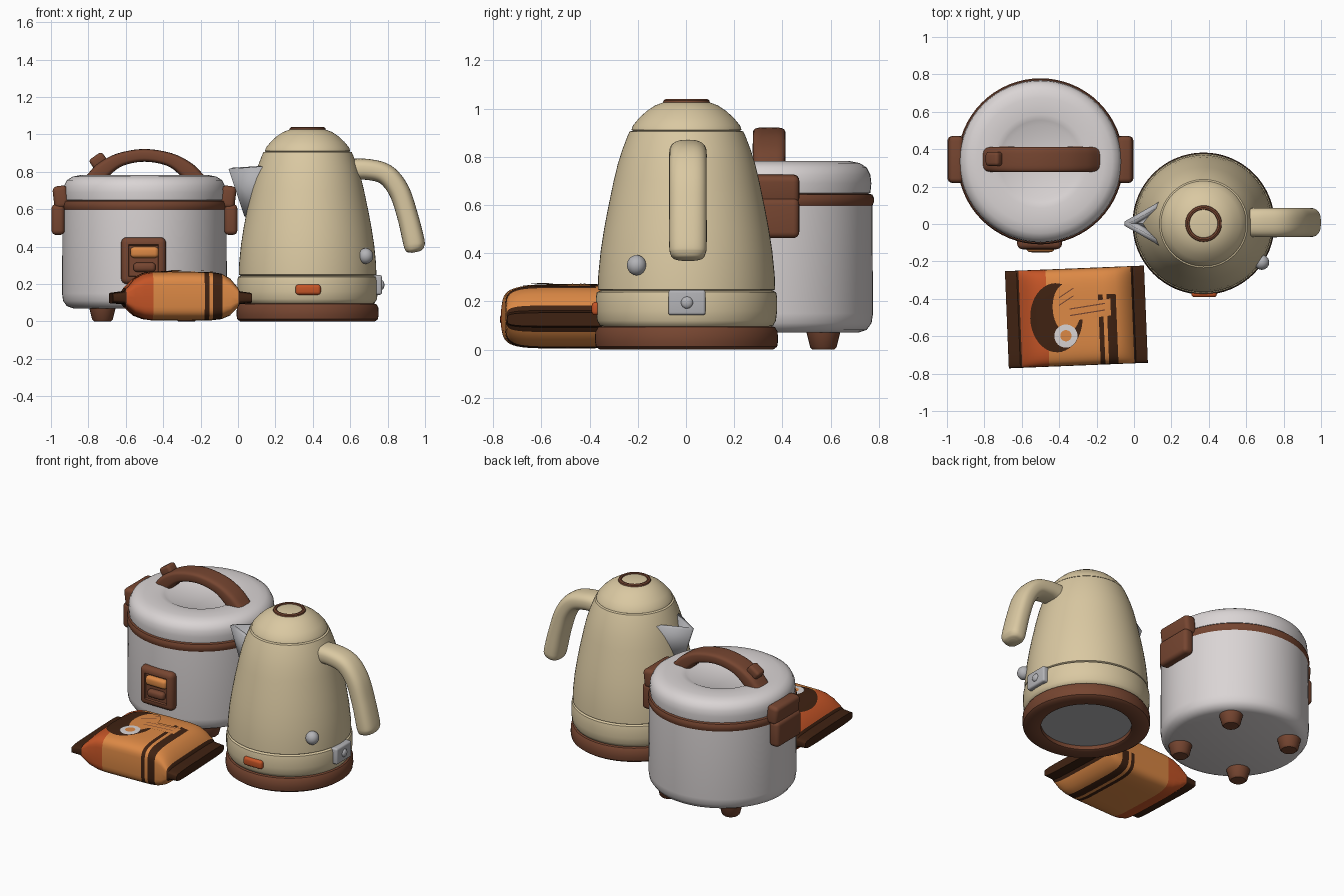
import bpy, bmesh, math
from mathutils import Vector, Matrix

if "Cube" in bpy.data.objects:
    bpy.data.objects.remove(bpy.data.objects["Cube"])


def mat(name, r, g, b):
    m = bpy.data.materials.new(name)
    m.diffuse_color = (r, g, b, 1)
    m.use_nodes = True
    m.node_tree.nodes["Principled BSDF"].inputs["Base Color"].default_value = m.diffuse_color
    return m


WHITE = mat("enamel white", .70, .66, .66)
BEIGE = mat("cream beige", .70, .58, .36)
BROWN = mat("brown", .18, .06, .03)
DARK = mat("dark brown", .05, .016, .006)
ORANGE = mat("orange", .72, .25, .06)
RED = mat("red orange", .56, .09, .02)
GREY = mat("metal grey", .45, .45, .47)


def finish(name, bm, mats, angle=40, recalc=True):
    if recalc:
        bmesh.ops.recalc_face_normals(bm, faces=bm.faces[:])
    me = bpy.data.meshes.new(name)
    bm.to_mesh(me)
    bm.free()
    ob = bpy.data.objects.new(name, me)
    bpy.context.collection.objects.link(ob)
    for m in mats:
        me.materials.append(m)
    bpy.ops.object.select_all(action='DESELECT')
    ob.select_set(True)
    bpy.context.view_layer.objects.active = ob
    bpy.ops.object.shade_smooth_by_angle(angle=math.radians(angle))
    return ob


def bridge(bm, rings):
    for a, b in zip(rings, rings[1:]):
        n = max(len(a), len(b))
        for i in range(n):
            j = (i + 1) % n
            loop = [a[i % len(a)], a[j % len(a)], b[j % len(b)], b[i % len(b)]]
            bm.faces.new(list(dict.fromkeys(loop)))


def lathe(name, cx, cy, profile, m, n=64):
    bm = bmesh.new()
    rings = []
    for r, z in profile:
        k = n if r > 0 else 1
        rings.append([bm.verts.new((cx + r * math.cos(i * math.tau / n), cy + r * math.sin(i * math.tau / n), z))
                      for i in range(k)])
    bridge(bm, rings)
    return finish(name, bm, [m])


def box(name, loc, size, m, bevel=.02, tilt=0, inset=0):
    bm = bmesh.new()
    bmesh.ops.create_cube(bm, size=1)
    bmesh.ops.scale(bm, vec=size, verts=bm.verts[:])
    bmesh.ops.bevel(bm, geom=bm.edges[:], offset=bevel, segments=4, profile=.5, affect='EDGES')
    if inset:
        bm.normal_update()
        f = [f for f in bm.faces if f.normal.y < -.99]
        bmesh.ops.inset_region(bm, faces=f, thickness=.014)
        bmesh.ops.inset_region(bm, faces=f, thickness=.004)
        bmesh.ops.translate(bm, vec=(0, inset, 0), verts=list({v for q in f for v in q.verts}))
    bmesh.ops.transform(bm, matrix=Matrix.Translation(loc) @ Matrix.Rotation(tilt, 4, 'Y'), verts=bm.verts[:])
    return finish(name, bm, [m])


def ball(name, loc, scale, m):
    bm = bmesh.new()
    bmesh.ops.create_uvsphere(bm, u_segments=24, v_segments=16, radius=1)
    bmesh.ops.transform(bm, matrix=Matrix.Translation(loc) @ Matrix.Diagonal((*scale, 1)), verts=bm.verts[:])
    return finish(name, bm, [m])


def spow(v, p):
    return math.copysign(abs(v) ** p, v)


def sweep(name, cy, keys, m, power, n=32, steps=6):
    """Smooth tube in the xz plane; keys are (x, z, half thickness, half width)."""
    P = [Vector(k) for k in keys]
    P = [2 * P[0] - P[1]] + P + [2 * P[-1] - P[-2]]
    pts = []
    for a, b, c, d in zip(P, P[1:], P[2:], P[3:]):
        for s in range(steps):
            t = s / steps
            pts.append(.5 * (2 * b + (c - a) * t + (2 * a - 5 * b + 4 * c - d) * t * t + (3 * b - a - 3 * c + d) * t ** 3))
    pts.append(P[-2])
    bm = bmesh.new()
    rings = []
    for i, p in enumerate(pts):
        d = pts[min(i + 1, len(pts) - 1)] - pts[max(i - 1, 0)]
        d = Vector((d[0], d[1])).normalized()
        ring = []
        for k in range(n):
            t = k * math.tau / n
            o, w = p[2] * spow(math.sin(t), 2 / power), p[3] * spow(math.cos(t), 2 / power)
            ring.append(bm.verts.new((p[0] - d.y * o, cy + w, p[1] + d.x * o)))
        rings.append(ring)
    bridge(bm, rings)
    bm.faces.new(rings[0])
    bm.faces.new(rings[-1])
    return finish(name, bm, [m])


# ---- Rice cooker ----
CX, CY = -.5, .335
lathe("cooker_body", CX, CY, [(0, .07), (.38, .07), (.415, .082), (.435, .11), (.441, .15), (.438, .6), (.42, .61)], WHITE)
lathe("cooker_band", CX, CY, [(.42, .592), (.438, .596), (.444, .61), (.444, .63), (.438, .643), (.42, .647)], BROWN)
lathe("cooker_lid", CX, CY, [(.41, .642), (.43, .65), (.434, .69), (.43, .725), (.415, .755), (.385, .774), (.34, .783),
                             (.25, .782), (.22, .776), (.195, .763), (0, .758)], WHITE)
for sx in (-1, 1):
    for sy in (-1, 1):
        lathe("cooker_foot", CX + .225 * sx, CY + .235 * sy,
              [(0, 0), (.045, 0), (.055, .01), (.07, .07), (0, .075)], BROWN, 24)
    box("side_handle_top", (CX + .447 * sx, CY + .01, .665), (.08, .25, .12), BROWN, .025, .12 * sx)
    box("side_handle_grip", (CX + .462 * sx, CY + .01, .545), (.07, .25, .165), BROWN, .025)
sweep("lid_handle", .345, [(-.77, .75, .05, .065), (-.72, .81, .045, .068), (-.63, .865, .036, .068), (-.5, .888, .034, .068),
                           (-.365, .865, .036, .068), (-.275, .81, .045, .068), (-.22, .75, .05, .065)], BROWN, 4)
box("lid_button", (-.748, .348, .86), (.085, .075, .06), BROWN, .018, -.6)
box("control_panel", (-.505, -.085, .325), (.24, .1, .25), BROWN, .03, inset=.014)
box("cook_button", (-.5, -.125, .37), (.15, .05, .06), ORANGE, .02)
box("cook_switch", (-.5, -.125, .29), (.12, .055, .05), BROWN, .02)

# ---- Kettle ----
KX, KY = .372, .002
lathe("kettle_base", KX, KY, [(.27, .04), (.27, .005), (.28, 0), (.36, 0), (.376, .012), (.38, .035), (.378, .075),
                              (.367, .093), (.34, .1), (0, .1)], BROWN)
lathe("base_underside", KX, KY, [(0, .03), (.275, .03)], GREY)
lathe("kettle_lower_band", KX, KY, [(.34, .09), (.36, .1), (.371, .12), (.376, .16), (.376, .215), (.372, .238), (.355, .245)], BEIGE)
lathe("kettle_body", KX, KY, [(.355, .243), (.368, .25), (.366, .31), (.356, .41), (.342, .5), (.327, .58), (.302, .7),
                              (.285, .77), (.266, .83), (.245, .885), (.236, .905), (.215, .91)], BEIGE)
lathe("kettle_lid", KX, KY, [(.215, .905), (.228, .912), (.222, .93), (.197, .96), (.165, .99), (.13, 1.013),
                             (.09, 1.028), (.05, 1.034), (0, 1.035)], BEIGE)
lathe("lid_ring", KX, KY, [(.074, 1.028), (.077, 1.037), (.086, 1.039), (.095, 1.034), (.098, 1.022)], BROWN)
sweep("kettle_handle", .008, [(.58, .81, .058, .075), (.69, .813, .056, .078), (.79, .785, .056, .078), (.86, .7, .056, .078),
                              (.905, .57, .056, .078), (.937, .44, .058, .078), (.944, .4, .055, .074),
                              (.949, .38, .043, .06), (.951, .371, .02, .03)], BEIGE, 2.6)
box("power_light", (.375, -.374, .17), (.135, .035, .055), RED, .016)
ball("side_knob", (.683, -.205, .35), (.04, .04, .042), GREY)
box("socket_plate", (.745, .004, .195), (.05, .155, .105), GREY, .012)
ball("socket_knob", (.768, .004, .195), (.015, .025, .025), GREY)

# Open V-shaped spout
bm = bmesh.new()
top = [bm.verts.new(p) for p in [(.15, .128, .83), (-.05, .014, .815), (-.05, -.01, .815), (.15, -.124, .83)]]
low = [bm.verts.new(p) for p in [(.13, .075, .56), (.035, .014, .56), (.035, -.01, .56), (.13, -.071, .56)]]
for i in range(3):
    bm.faces.new((top[i], top[i + 1], low[i + 1], low[i]))
bm.normal_update()
if bm.faces[:][1].normal.x > 0:
    bmesh.ops.reverse_faces(bm, faces=bm.faces[:])
spout = finish("kettle_spout", bm, [GREY], recalc=False)
mod = spout.modifiers.new("wall", 'SOLIDIFY')
mod.thickness, mod.offset = .025, -1

# ---- Noodle bag: lofted pillow with coloured bands ----
W, N = .26, 5
SECT = [(-.372, .028, .125), (-.31, .035, .127), (-.3, .05, .128), (-.25, .1, .131), (-.2, .122, .134), (-.155, .129, .135),
        (0, .131, .136), (.12, .13, .135), (.145, .13, .135), (.165, .129, .135), (.215, .122, .134), (.26, .1, .131),
        (.3, .055, .128), (.31, .035, .127), (.372, .028, .125)]
PLACE = Matrix.Translation((-.308, -.497, 0)) @ Matrix.Rotation(math.radians(2.3), 4, 'Z')


def band(u, v, z):
    if abs(u) > .305:
        return 1
    if (.12 < u < .145 or .165 < u < .215) and (v < .08 or z < .13):
        return 1
    return 2 if u < -.155 else 0


bm = bmesh.new()
rings = [[bm.verts.new((u, W * spow(math.cos(k * math.tau / 48), 2 / N), zc + h * spow(math.sin(k * math.tau / 48), 2 / N)))
          for k in range(48)] for u, h, zc in SECT]
bridge(bm, rings)
bm.faces.new(rings[0])
bm.faces.new(rings[-1])
for f in bm.faces:
    f.material_index = band(*f.calc_center_median())
bm.transform(PLACE)
finish("noodle_bag", bm, [ORANGE, DARK, RED])


def bag_top(u, v):
    for a, b in zip(SECT, SECT[1:]):
        if a[0] <= u <= b[0]:
            t = (u - a[0]) / (b[0] - a[0])
            h, zc = a[1] + (b[1] - a[1]) * t, a[2] + (b[2] - a[2]) * t
            return zc + h * (1 - abs(v / W) ** N) ** (1 / N)


def decal(name, cu, cv, outline, m, lift):
    """Thin printed patch that follows the top of the bag."""
    bm = bmesh.new()
    rings = [[bm.verts.new((cu, cv, bag_top(cu, cv) + lift))]]
    for s in range(1, 7):
        rings.append([bm.verts.new((cu + x * s / 6, cv + y * s / 6, bag_top(cu + x * s / 6, cv + y * s / 6) + lift))
                      for x, y in outline])
    bridge(bm, rings)
    bm.normal_update()
    bm.transform(PLACE)
    finish(name, bm, [m], recalc=False)


def oval(a, b):
    return [(a * math.cos(i * math.tau / 40), b * math.sin(i * math.tau / 40)) for i in range(40)]


def bar(a, b, slope=0):
    return [(x, y + slope * x) for x, y in
            [(a, -b), (a, b), (a / 2, b), (0, b), (-a / 2, b), (-a, b), (-a, -b), (-a / 2, -b), (0, -b), (a / 2, -b)]]


decal("bowl_print", -.107, 0, oval(.14, .185), DARK, .003)
decal("noodle_print", -.05, .05, oval(.075, .13), ORANGE, .005)
decal("noodle_strand", .075, .035, bar(.11, .045, .1), ORANGE, .006)
for i, v in enumerate((.055, .02)):
    decal("strand_line", .06, v, bar(.095, .003, .12), BROWN, .0075)
for v in (.09, .13):
    decal("noodle_line", -.05, v, bar(.04, .003, .6), BROWN, .0075)
decal("egg_white_print", -.06, -.1, oval(.062, .062), WHITE, .008)
decal("egg_yolk_print", -.06, -.098, oval(.03, .03), ORANGE, .0095)
